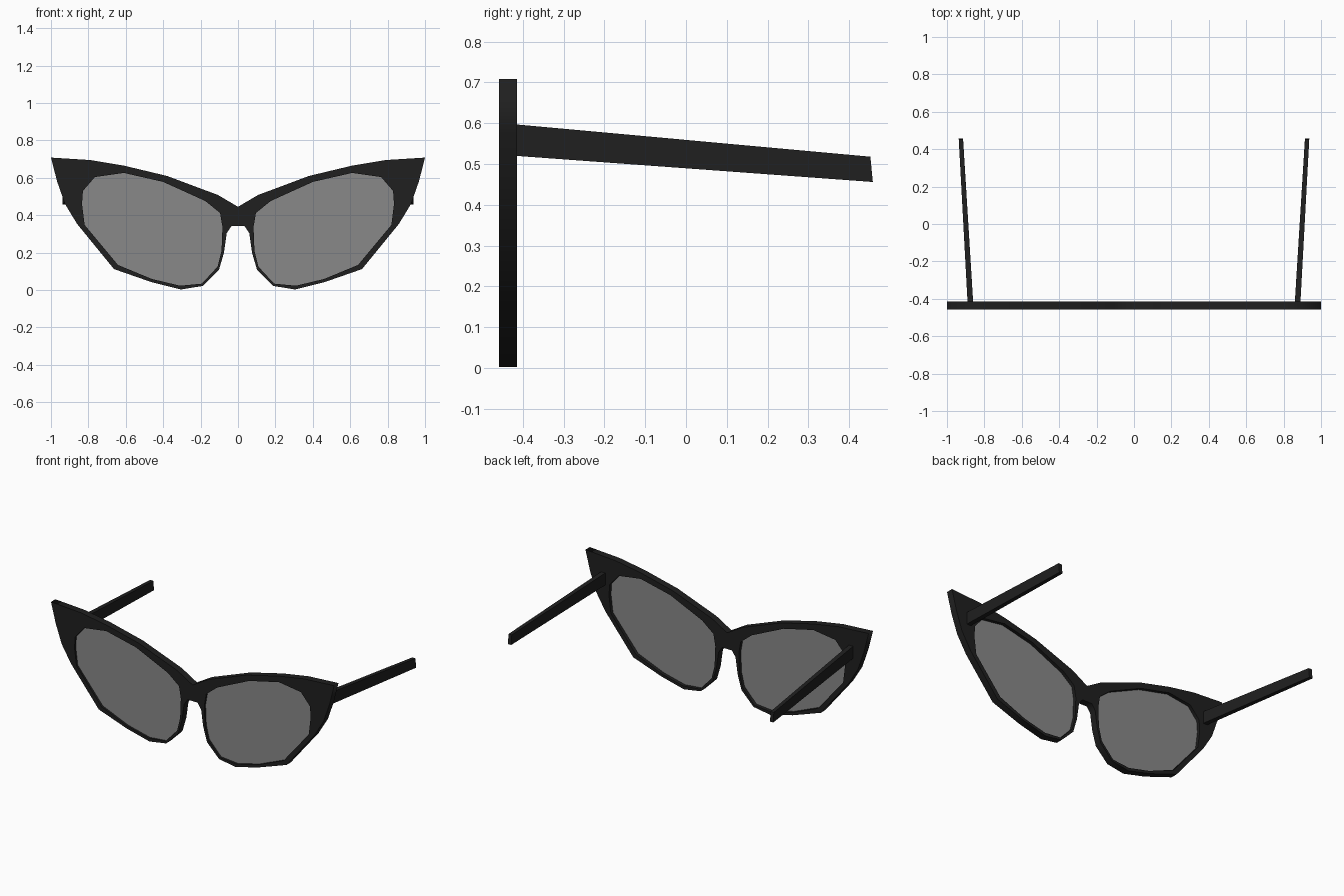
import bpy
import math

if "Cube" in bpy.data.objects:
    bpy.data.objects.remove(bpy.data.objects["Cube"])

FRONT_Y, BACK_Y = -0.458, -0.414


def material(name, value):
    m = bpy.data.materials.new(name)
    m.diffuse_color = (value, value, value, 1)
    m.use_nodes = True
    m.node_tree.nodes["Principled BSDF"].inputs["Base Color"].default_value = m.diffuse_color
    return m


black = material("black plastic", 0.014)
grey = material("grey lens", 0.25)

# Right half of the frame outline (x, z), from bridge top round to bridge bottom
outer = [(0, .445), (.107, .508), (.38, .61), (.61, .665), (.79, .695), (1, .708),
         (.967, .58), (.925, .46), (.86, .353), (.663, .112), (.465, .043),
         (.305, .003), (.187, .022), (.102, .107), (.075, .2), (.06, .305), (.035, .342)]
# Right lens outline
rim = [(.096, .412), (.175, .476), (.40, .578), (.61, .626), (.765, .604), (.829, .53),
       (.834, .46), (.82, .348), (.642, .134), (.46, .059), (.31, .023), (.193, .034),
       (.109, .125), (.088, .21), (.083, .337)]


def mirror(points):
    return [(-x, z) for x, z in reversed(points)]


def plate(name, outlines, y0, y1, mat):
    """Upright flat plate filled between closed outlines, from y0 to y1."""
    curve = bpy.data.curves.new(name, 'CURVE')
    curve.dimensions = '2D'
    curve.fill_mode = 'BOTH'
    curve.extrude = (y1 - y0) / 2
    for pts in outlines:
        s = curve.splines.new('POLY')
        s.points.add(len(pts) - 1)
        for p, (x, z) in zip(s.points, pts):
            p.co = (x, z, 0, 1)
        s.use_cyclic_u = True
    curve.materials.append(mat)
    obj = bpy.data.objects.new(name, curve)
    obj.location.y = (y0 + y1) / 2
    obj.rotation_euler.x = math.pi / 2
    bpy.context.collection.objects.link(obj)
    bpy.ops.object.select_all(action='DESELECT')
    obj.select_set(True)
    bpy.context.view_layer.objects.active = obj
    bpy.ops.object.convert(target='MESH')


# Frame front with two lens openings
plate("frame_front", [outer + mirror(outer[1:]), rim, mirror(rim)], FRONT_Y, BACK_Y, black)

# Lenses
plate("right_lens", [rim], -0.445, -0.435, grey)
plate("left_lens", [mirror(rim)], -0.445, -0.435, grey)


def temple(name, side):
    """Tapered arm that slopes down and splays outward toward the back."""
    ends = [[(.86, -.416, .52), (.89, -.416, .52), (.89, -.416, .597), (.86, -.416, .597)],
            [(.914, .458, .456), (.937, .458, .456), (.937, .452, .518), (.914, .452, .518)]]
    verts = [(side * x, y, z) for end in ends for x, y, z in end]
    faces = [(0, 1, 2, 3), (7, 6, 5, 4)]
    faces += [(i, i + 4, (i + 1) % 4 + 4, (i + 1) % 4) for i in range(4)]
    if side < 0:
        faces = [f[::-1] for f in faces]
    mesh = bpy.data.meshes.new(name)
    mesh.from_pydata(verts, [], faces)
    mesh.materials.append(black)
    bpy.context.collection.objects.link(bpy.data.objects.new(name, mesh))


# Side arms
temple("right_temple", 1)
temple("left_temple", -1)
